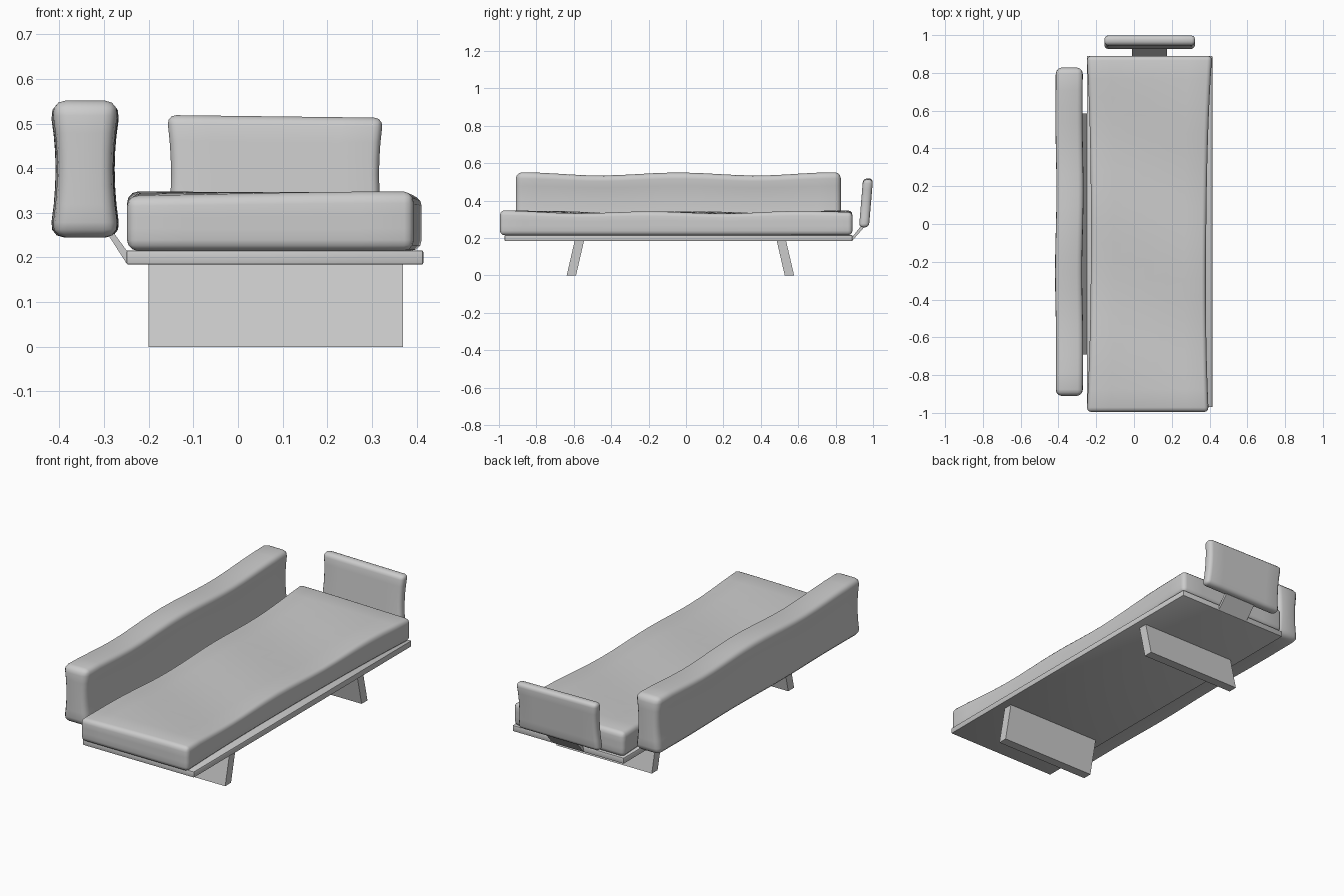
import bpy, bmesh, math
from mathutils import Vector

if "Cube" in bpy.data.objects:
    bpy.data.objects.remove(bpy.data.objects["Cube"])


def finish(bm, name, angle=40):
    bmesh.ops.recalc_face_normals(bm, faces=bm.faces[:])
    me = bpy.data.meshes.new(name)
    bm.to_mesh(me)
    bm.free()
    ob = bpy.data.objects.new(name, me)
    bpy.context.collection.objects.link(ob)
    bpy.ops.object.select_all(action='DESELECT')
    ob.select_set(True)
    bpy.context.view_layer.objects.active = ob
    bpy.ops.object.shade_smooth_by_angle(angle=math.radians(angle))
    return ob


def box_bm(lo, hi, radius, segments=3):
    bm = bmesh.new()
    bmesh.ops.create_cube(bm, size=1)
    lo, hi = Vector(lo), Vector(hi)
    for v in bm.verts:
        v.co = Vector([l + (c + 0.5) * (h - l) for l, c, h in zip(lo, v.co, hi)])
    bmesh.ops.bevel(bm, geom=bm.edges[:], offset=radius, segments=segments,
                    profile=0.5, affect='EDGES')
    return bm


def cushion(name, lo, hi, radius, cuts, warp):
    """Rounded box, extra loops per axis, then a soft warp of (position, -1..1 coords)."""
    bm = box_bm(lo, hi, radius)
    for axis, count in enumerate(cuts):
        normal = Vector((0, 0, 0))
        normal[axis] = 1
        for i in range(1, count + 1):
            a, b = lo[axis] + radius, hi[axis] - radius
            p = normal * (a + (b - a) * i / (count + 1))
            bmesh.ops.bisect_plane(bm, geom=bm.verts[:] + bm.edges[:] + bm.faces[:],
                                   plane_co=p, plane_no=normal)
    for v in bm.verts:
        u = [2 * (v.co[i] - lo[i]) / (hi[i] - lo[i]) - 1 for i in range(3)]
        v.co = Vector(warp(*v.co, *u))
    return finish(bm, name, 60)


def extrude_profile(name, pts, axis, a, b):
    """Prism: 2D profile in the plane of z and the other horizontal axis."""
    bm = bmesh.new()
    make = (lambda h, z, t: (t, h, z)) if axis == 'X' else (lambda h, z, t: (h, t, z))
    face = bm.faces.new([bm.verts.new(make(h, z, a)) for h, z in pts])
    ext = bmesh.ops.extrude_face_region(bm, geom=[face])
    shift = Vector(make(0, 0, b - a))
    for v in ext['geom']:
        if isinstance(v, bmesh.types.BMVert):
            v.co += shift
    return finish(bm, name, 30)


# Platform
finish(box_bm((-0.25, -0.97, 0.184), (0.415, 0.89, 0.216), 0.004, 2), "platform", 30)

# Splayed panel legs
for name, foot, top in (("front_leg", -0.613, -0.57), ("back_leg", 0.553, 0.51)):
    w = 0.025
    extrude_profile(name, [(foot - w, 0), (foot + w, 0), (top + w, 0.186), (top - w, 0.186)],
                    'X', -0.2, 0.37)

# Cushion brackets
extrude_profile("backrest_bracket", [(-0.25, 0.187), (-0.238, 0.2), (-0.288, 0.268), (-0.298, 0.262)],
                'Y', -0.69, 0.585)
extrude_profile("headrest_bracket", [(0.885, 0.2), (0.89, 0.187), (0.95, 0.255), (0.94, 0.27)],
                'X', -0.01, 0.175)


# Mattress, slim at the waist with a wavy top
def warp_mattress(x, y, z, u, v, w):
    pinch = 0.022 * (1 - abs(v) ** 2.5)
    x -= u * pinch
    if u > 0:
        x -= 0.018 * u * (1 - v) / 2
    top = max(0, w)
    z += top * (0.006 * math.cos(v * 7.5 + 1.2 * u) - 0.006 * (1 - v * v))
    return x, y, z


cushion("mattress", (-0.25, -0.995, 0.215), (0.413, 0.89, 0.342), 0.024, (5, 18, 2), warp_mattress)


# Backrest bolster, pinched at mid height
def warp_back(x, y, z, u, v, w):
    x -= u * 0.015 * (1 - w * w)
    x += 0.004 * math.sin(v * 6) * (1 - v * v)
    z += max(0, w) * (-0.010 + 0.008 * math.cos(v * 6.4)) * (1 - v ** 6)
    return x, y, z


cushion("backrest", (-0.42, -0.91, 0.245), (-0.265, 0.828, 0.552), 0.034, (1, 18, 5), warp_back)


# Tilted headrest cushion
def warp_head(x, y, z, u, v, w):
    x -= u * 0.010 * (1 - w * w)
    return x, y + 0.085 * (z - 0.388), z - 0.003 * u * max(0, w)


cushion("headrest", (-0.16, 0.936, 0.257), (0.326, 0.989, 0.516), 0.021, (5, 1, 5), warp_head)
